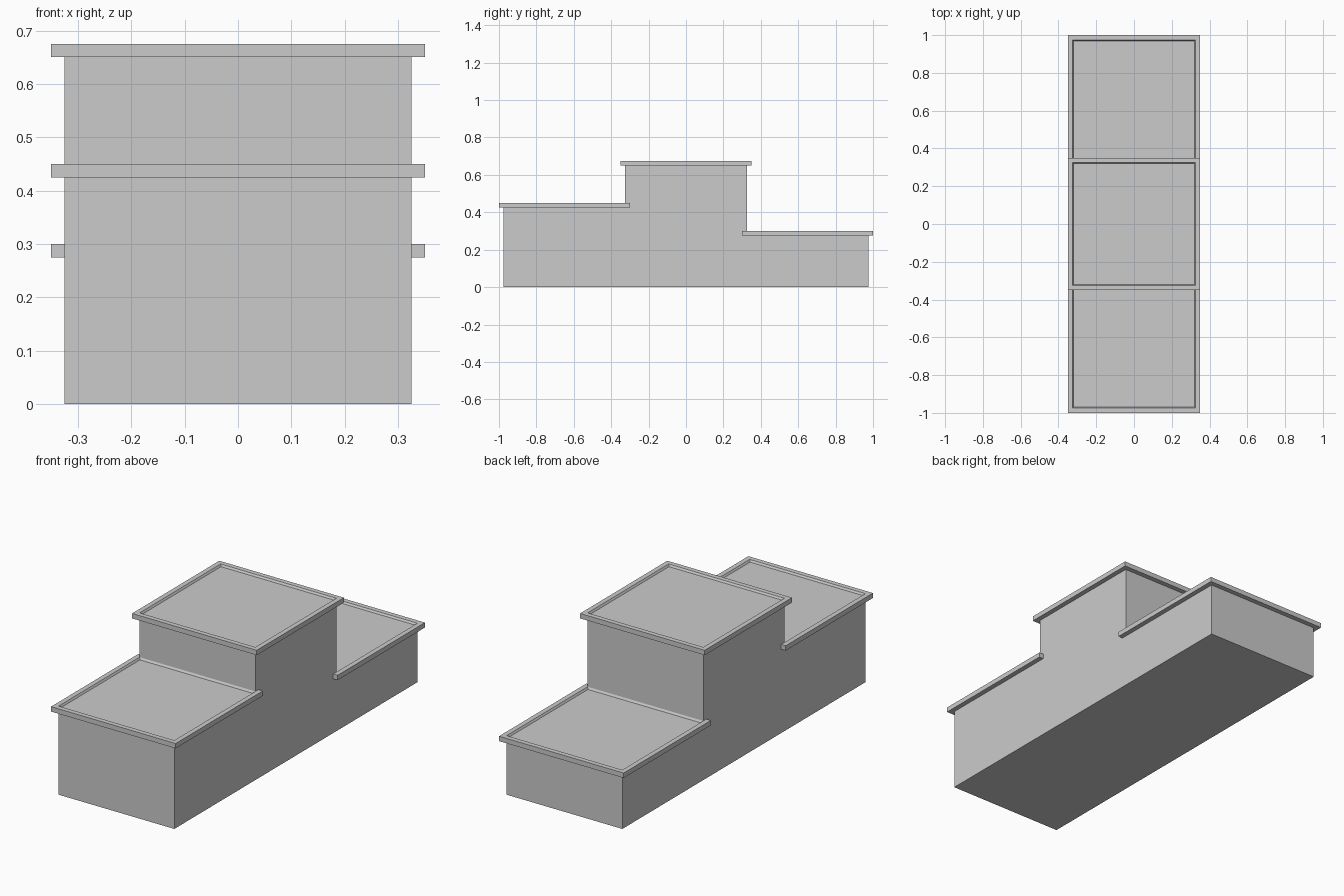
import bpy, bmesh

if "Cube" in bpy.data.objects:
    bpy.data.objects.remove(bpy.data.objects["Cube"])

HALF = 0.325      # half width of each square block
RIM = 0.025       # overhang and thickness of the roof rims
DROP = 0.01       # recess of roof surface below rim top
LIP = 0.006       # inner bevel of the rim
BLOCKS = [("front", -0.65, 0.45), ("middle", 0.0, 0.675), ("back", 0.65, 0.30)]


def finish(name, bm):
    bmesh.ops.recalc_face_normals(bm, faces=bm.faces)
    mesh = bpy.data.meshes.new(name)
    bm.to_mesh(mesh)
    bm.free()
    obj = bpy.data.objects.new(name, mesh)
    bpy.context.collection.objects.link(obj)
    return obj


# Stepped building body: side profile extruded across x
profile = [(-3 * HALF, 0)]
for _, cy, top in BLOCKS:
    profile += [(cy - HALF, top - DROP), (cy + HALF, top - DROP)]
profile.append((3 * HALF, 0))
bm = bmesh.new()
face = bm.faces.new([bm.verts.new((-HALF, y, z)) for y, z in profile])
side = bmesh.ops.extrude_face_region(bm, geom=[face])["geom"]
bmesh.ops.translate(bm, vec=(2 * HALF, 0, 0),
                    verts=[v for v in side if isinstance(v, bmesh.types.BMVert)])
finish("stepped_body", bm)


# Overhanging roof rim: a cross-section swept round a square
def roof_rim(name, cy, top):
    section = [(HALF + RIM, top - RIM), (HALF + RIM, top), (HALF, top),
               (HALF - LIP, top - DROP), (HALF - LIP, top - RIM)]
    bm = bmesh.new()
    rings = [[bm.verts.new((sx * r, cy + sy * r, z))
              for sx, sy in ((-1, -1), (1, -1), (1, 1), (-1, 1))]
             for r, z in section]
    for i, a in enumerate(rings):
        b = rings[(i + 1) % len(rings)]
        for j in range(4):
            k = (j + 1) % 4
            bm.faces.new((a[j], a[k], b[k], b[j]))
    finish(name, bm)


for label, cy, top in BLOCKS:
    roof_rim(label + "_roof_rim", cy, top)
